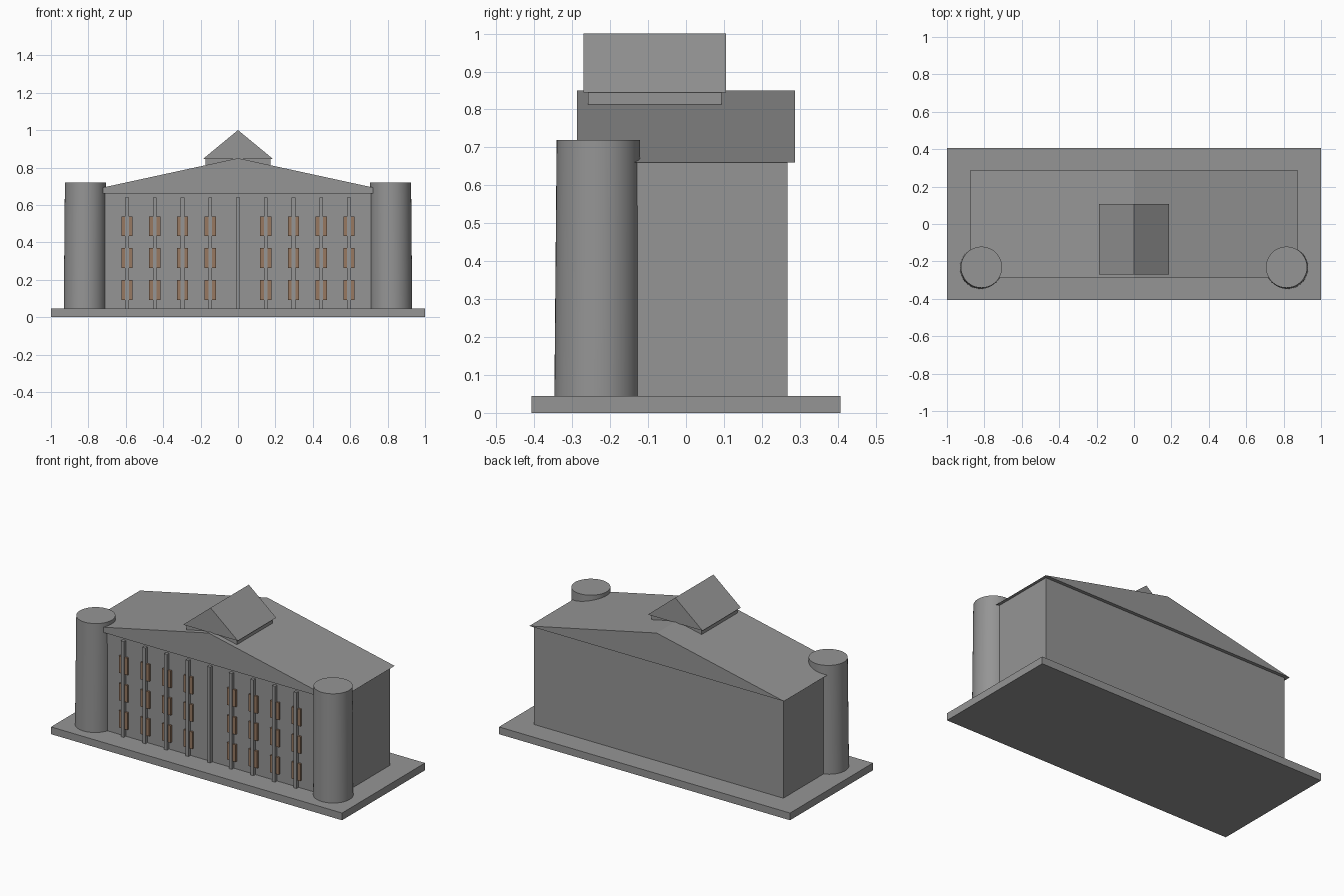
import bpy
import bmesh

cube = bpy.data.objects.get("Cube")
if cube:
    bpy.data.objects.remove(cube, do_unlink=True)


def material(name, rgb):
    mat = bpy.data.materials.new(name)
    mat.use_nodes = True
    mat.diffuse_color = (*rgb, 1)
    mat.node_tree.nodes["Principled BSDF"].inputs["Base Color"].default_value = (*rgb, 1)
    return mat


stone = material("grey stone", (0.3, 0.3, 0.3))
brown = material("window brown", (0.31, 0.19, 0.12))


def finish(name, bm, mat):
    bmesh.ops.recalc_face_normals(bm, faces=bm.faces)
    mesh = bpy.data.meshes.new(name)
    bm.to_mesh(mesh)
    bm.free()
    mesh.materials.append(mat)
    obj = bpy.data.objects.new(name, mesh)
    bpy.context.collection.objects.link(obj)
    return obj


def prism(name, profile, y0, y1, mat=stone):
    """Extrude an (x, z) profile from y0 to y1."""
    bm = bmesh.new()
    front = [bm.verts.new((x, y0, z)) for x, z in profile]
    back = [bm.verts.new((x, y1, z)) for x, z in profile]
    bm.faces.new(front)
    bm.faces.new(back)
    for i in range(len(profile)):
        j = (i + 1) % len(profile)
        bm.faces.new((front[i], front[j], back[j], back[i]))
    return finish(name, bm, mat)


def box(name, x0, x1, y0, y1, z0, z1, mat=stone):
    return prism(name, [(x0, z0), (x1, z0), (x1, z1), (x0, z1)], y0, y1, mat)


def gable(name, half_width, eave, ridge, y0, y1):
    return prism(name, [(-half_width, eave), (half_width, eave), (0, ridge)], y0, y1)


def tower(name, side):
    """Round tower that tapers and leans slightly inwards."""
    bm = bmesh.new()
    bmesh.ops.create_cone(bm, cap_ends=True, segments=48, radius1=0.113,
                          radius2=0.11, depth=0.675)
    for v in bm.verts:
        top = v.co.z > 0
        v.co.x += side * (0.8155 if top else 0.8185)
        v.co.y += -0.231 if top else -0.234
        v.co.z = 0.72 if top else BASE_TOP
    obj = finish(name, bm, stone)
    bpy.ops.object.select_all(action='DESELECT')
    obj.select_set(True)
    bpy.context.view_layer.objects.active = obj
    bpy.ops.object.shade_smooth_by_angle()


BASE_TOP = 0.045
FRONT = -0.267

# Plinth, hall and main roof
box("base_slab", -1, 1, -0.407, 0.407, 0, BASE_TOP)
box("main_hall", -0.856, 0.856, FRONT, 0.267, BASE_TOP, 0.66)
gable("main_roof", 0.875, 0.66, 0.85, -0.288, 0.288)

# Rooftop lantern with its own gable
box("lantern_wall", -0.173, 0.173, -0.258, 0.093, 0.8, 0.845)
gable("lantern_roof", 0.188, 0.845, 1.0, -0.27, 0.106)

# Corner towers
tower("left_tower", 1)
tower("right_tower", -1)

# Facade pillars, each with a stack of windows except the middle one
for i in range(-4, 5):
    x = i * 0.1485
    box(f"pillar_{i + 5}", x - 0.01, x + 0.01, -0.287, FRONT + 0.01, BASE_TOP, 0.64)
    if i == 0:
        continue
    for row in range(3):
        z = 0.093 + row * 0.17
        box(f"window_{i + 5}_{row + 1}", x - 0.03, x + 0.03,
            FRONT - 0.012, FRONT + 0.01, z, z + 0.106, brown)
